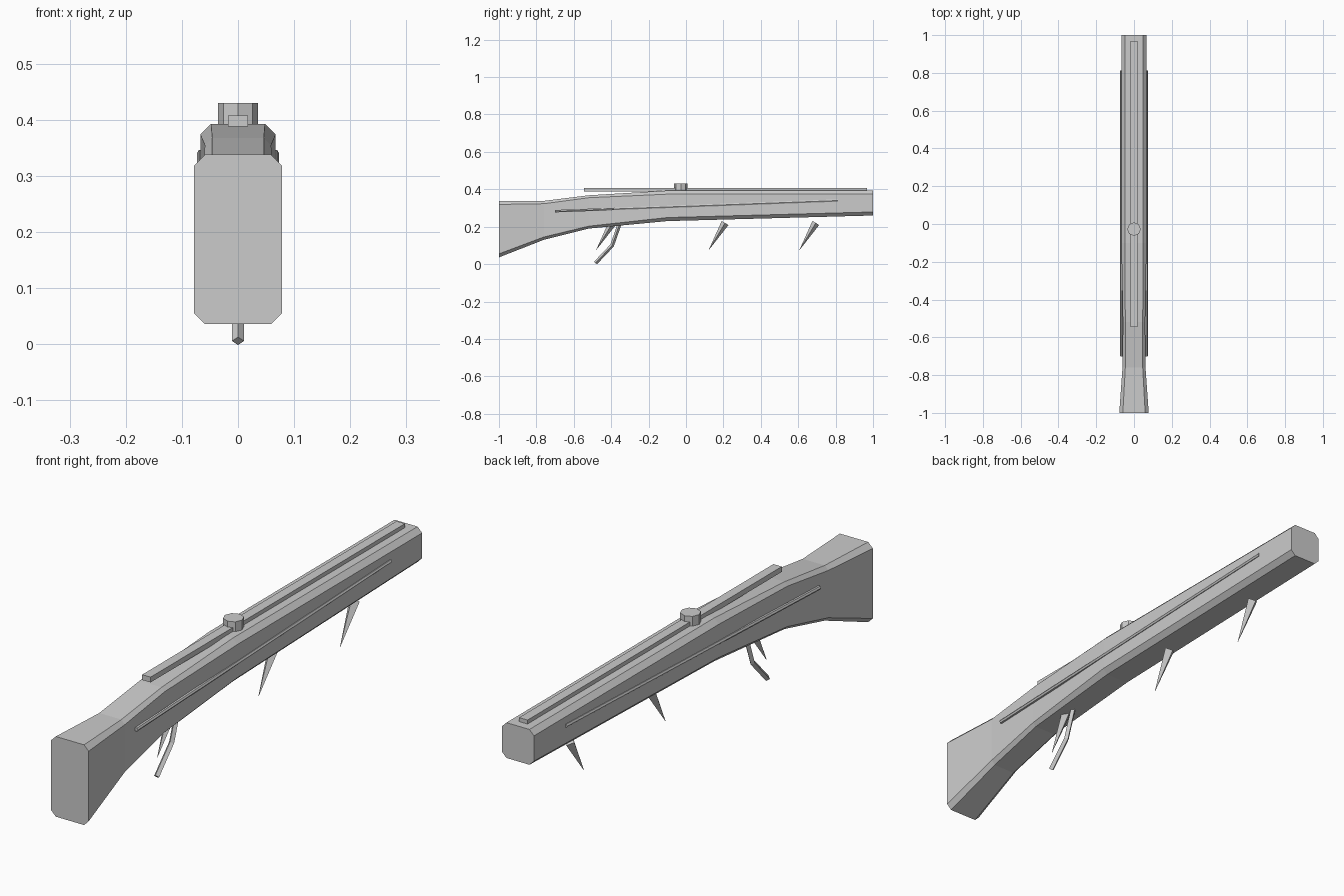
import bpy, bmesh, math
from mathutils import Vector

if "Cube" in bpy.data.objects:
    bpy.data.objects.remove(bpy.data.objects["Cube"])

grey = bpy.data.materials.new("plain grey")
grey.use_nodes = True
grey.diffuse_color = (0.6, 0.6, 0.6, 1)
grey.node_tree.nodes["Principled BSDF"].inputs["Base Color"].default_value = (0.6, 0.6, 0.6, 1)


def loft(name, rings):
    """Skin a list of equal-sized rings and cap both ends."""
    bm = bmesh.new()
    loops = [[bm.verts.new(p) for p in ring] for ring in rings]
    n = len(loops[0])
    for a, b in zip(loops, loops[1:]):
        for i in range(n):
            j = (i + 1) % n
            bm.faces.new((a[i], a[j], b[j], b[i]))
    bm.faces.new(loops[0])
    bm.faces.new(loops[-1])
    bmesh.ops.recalc_face_normals(bm, faces=bm.faces)
    mesh = bpy.data.meshes.new(name)
    bm.to_mesh(mesh)
    bm.free()
    mesh.materials.append(grey)
    obj = bpy.data.objects.new(name, mesh)
    bpy.context.collection.objects.link(obj)
    return obj


def tube(name, path, radii, sides):
    """Sweep a regular polygon along a path lying in a plane of constant x."""
    pts = [Vector(p) for p in path]
    rings = []
    for i, p in enumerate(pts):
        along = (pts[min(i + 1, len(pts) - 1)] - pts[max(i - 1, 0)]).normalized()
        across = Vector((1, 0, 0))
        up = across.cross(along)
        turns = [2 * math.pi * k / sides for k in range(sides)]
        rings.append([p + radii[i] * (math.cos(t) * across + math.sin(t) * up) for t in turns])
    return loft(name, rings)


def body_ring(y, w, low, high, c=0.019):
    right = [(w - c, y, low), (w, y, low + c), (w, y, high - c), (w - c, y, high)]
    return right + [(-x, y, z) for x, y, z in reversed(right)]


# Chamfered stock and barrel
loft("stock_body", [
    body_ring(-1.0, 0.078, 0.036, 0.338),
    body_ring(-0.76, 0.061, 0.13, 0.338, 0.015),
    body_ring(-0.52, 0.059, 0.19, 0.368, 0.013),
    body_ring(-0.1, 0.067, 0.23, 0.393),
    body_ring(1.0, 0.067, 0.26, 0.393),
])

# Flat rail along the top
loft("top_rail", [[(x, y, z) for x, z in ((-0.0175, 0.388), (0.0175, 0.388),
                                         (0.0175, 0.408), (-0.0175, 0.408))]
                  for y in (-0.545, 0.968)])

# Round knob over the rail
tube("top_knob", [(0, -0.027, 0.388), (0, -0.027, 0.43)], [0.036, 0.036], 8)

# Thin rods on both sides
for side, x in (("left", 0.066), ("right", -0.066)):
    tube(side + "_side_rod", [(x, -0.7, 0.283), (x, 0.812, 0.34)], [0.0075, 0.0075], 6)

# Slanted spikes below
for label, y in (("front", -0.48), ("middle", 0.122), ("rear", 0.607)):
    tube(label + "_spike", [(0, y, 0.076), (0, y + 0.087, 0.22)], [0.0005, 0.021], 4)

# Bent trigger
tube("trigger", [(0, -0.484, 0.006), (0, -0.395, 0.1), (0, -0.355, 0.215)],
     [0.0105, 0.0105, 0.0105], 4)
